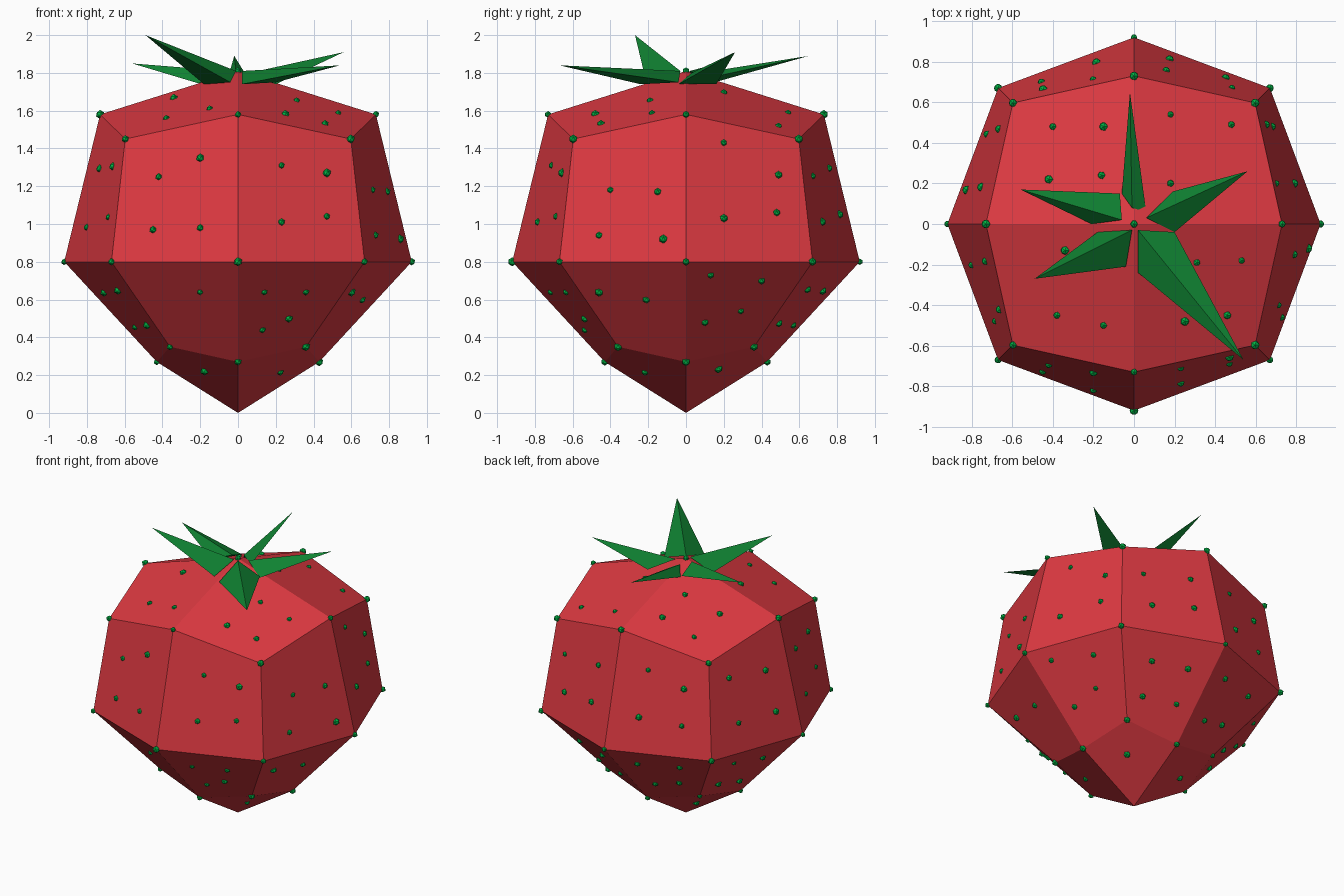
import bpy, bmesh, random
from mathutils import Vector, Matrix
from mathutils.bvhtree import BVHTree

if "Cube" in bpy.data.objects:
    bpy.data.objects.remove(bpy.data.objects["Cube"])

random.seed(4)


def material(name, rgb):
    m = bpy.data.materials.new(name)
    m.diffuse_color = (*rgb, 1)
    m.use_nodes = True
    m.node_tree.nodes["Principled BSDF"].inputs["Base Color"].default_value = m.diffuse_color
    return m


RED = material("berry_red", (0.72, 0.041, 0.053))
LEAF = material("leaf_green", (0.005, 0.225, 0.032))
SEED = material("seed_green", (0.0, 0.46, 0.058))


def finish(bm, name, mat):
    bmesh.ops.recalc_face_normals(bm, faces=bm.faces)
    me = bpy.data.meshes.new(name)
    bm.to_mesh(me)
    bm.free()
    me.materials.append(mat)
    ob = bpy.data.objects.new(name, me)
    bpy.context.collection.objects.link(ob)
    return ob


# Berry: cube split once, each vertex ring given its own radius and height
RINGS = {  # (level, number of sideways axes) -> (offset, height)
    (1, 0): (0, 1.81), (1, 1): (0.73, 1.58), (1, 2): (0.597, 1.45),
    (0, 1): (0.92, 0.80), (0, 2): (0.67, 0.80),
    (-1, 0): (0, 0.0), (-1, 1): (0.43, 0.27), (-1, 2): (0.36, 0.35),
}
bm = bmesh.new()
bmesh.ops.create_cube(bm, size=2)
bmesh.ops.subdivide_edges(bm, edges=bm.edges[:], cuts=1, use_grid_fill=True)
for v in bm.verts:
    x, y, z = (round(c) for c in v.co)
    r, h = RINGS[(z, abs(x) + abs(y))]
    v.co = (x * r, y * r, h)
bm.normal_update()
tree = BVHTree.FromBMesh(bm)
spots = [v.co.copy() for v in bm.verts if v.co.z > 0.1]

# Seed spots seen in the front, right and top views, projected on the berry
front = [(-.42, 1.25), (-.2, 1.35), (-.45, .97), (-.2, .98), (.23, 1.31), (.47, 1.27),
         (.23, 1.01), (.47, 1.04), (-.2, .64), (.14, .64), (.36, .64), (.27, .5), (.13, .44)]
right = [(-.4, 1.18), (-.15, 1.17), (-.46, .94), (-.12, .92), (.2, 1.43), (.49, 1.26),
         (.2, 1.03), (.48, 1.06), (-.46, .64), (-.21, .6), (.13, .73), (.4, .7), (.29, .54), (.1, .48)]
top = [(-.4, .48), (-.15, .48), (-.42, .22), (-.16, .24), (.18, .54), (.48, .49), (.18, .2),
       (-.38, -.45), (-.15, -.5), (-.34, -.13), (.31, -.19), (.53, -.18), (.25, -.48), (.46, -.45)]
rays = [((a, -3, b), (0, 1, 0)) for a, b in front]
rays += [((3, a, b), (-1, 0, 0)) for a, b in right]
rays += [((a, b, 4), (0, 0, -1)) for a, b in top]
for origin, direction in rays:
    hit = tree.ray_cast(Vector(origin), Vector(direction))[0]
    if hit:
        spots.append(hit)

# Remaining faces: four loosely spaced seeds each, one on the bottom faces
for f in bm.faces:
    c = f.calc_center_median()
    if c.z > 1.5 or c.y < -abs(c.x) or c.x > abs(c.y):
        if c.z > 0.3:
            continue
    if c.z < 0.3:
        grid = [(0.5, 0.5)]
    else:
        grid = [(u, v) for u in (0.3, 0.7) for v in (0.3, 0.72)]
    p = [v.co for v in f.verts]
    for u, v in grid:
        u += random.uniform(-.06, .06)
        v += random.uniform(-.06, .06)
        q = p[0].lerp(p[1], u).lerp(p[3].lerp(p[2], u), v)
        spots.append(tree.find_nearest(q)[0])
finish(bm, "berry", RED)

# Seeds: tiny faceted balls
bm = bmesh.new()
for s in spots:
    bmesh.ops.create_icosphere(bm, subdivisions=1, radius=random.uniform(.017, .024),
                               matrix=Matrix.Translation(s))
finish(bm, "seeds", SEED)

# Leaves: ridged spikes given by base, two side corners and tip
LEAVES = {
    "back": ((-.01, .08, 1.80), (-.06, .15, 1.75), (.06, .06, 1.76), (-.02, .65, 1.89)),
    "right": ((.06, .03, 1.80), (.19, .16, 1.74), (.20, -.04, 1.74), (.56, .26, 1.91)),
    "front_right": ((.02, -.03, 1.81), (.20, -.04, 1.75), (.02, -.24, 1.74), (.54, -.67, 1.84)),
    "front_left": ((-.01, -.03, 1.81), (-.04, -.21, 1.75), (-.18, -.04, 1.74), (-.49, -.27, 2.0)),
    "left": ((-.06, .02, 1.81), (-.07, .15, 1.76), (-.21, 0, 1.745), (-.56, .17, 1.85)),
}
for side, pts in LEAVES.items():
    bm = bmesh.new()
    b, l, r, t = (bm.verts.new(p) for p in pts)
    for tri in ((b, l, t), (b, t, r), (l, r, t), (b, r, l)):
        bm.faces.new(tri)
    finish(bm, side + "_leaf", LEAF)
